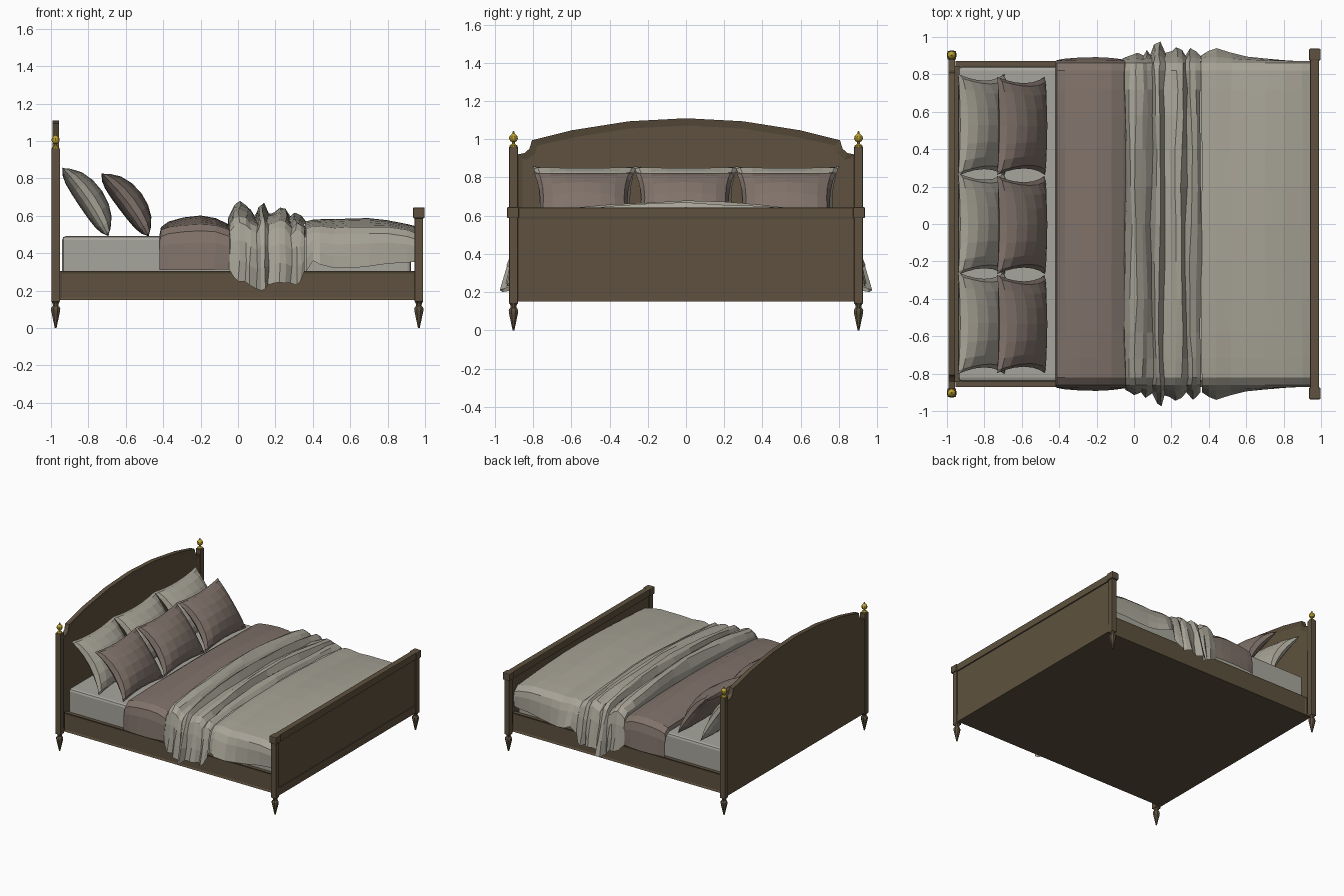
import bpy, bmesh, math, random
from mathutils import Vector

if "Cube" in bpy.data.objects:
    bpy.data.objects.remove(bpy.data.objects["Cube"])

random.seed(4)


def material(name, col):
    m = bpy.data.materials.new(name)
    m.diffuse_color = (*col, 1)
    m.use_nodes = True
    m.node_tree.nodes["Principled BSDF"].inputs["Base Color"].default_value = m.diffuse_color
    return m


WOOD = material("dark wood", (0.112, 0.083, 0.049))
GOLD = material("gold", (0.52, 0.36, 0.03))
LINEN = material("pale linen", (0.385, 0.365, 0.305))
SHEET = material("mattress sheet", (0.39, 0.38, 0.335))
MAUVE = material("mauve brown cloth", (0.215, 0.168, 0.143))


def finish(name, bm, mat):
    me = bpy.data.meshes.new(name)
    bm.to_mesh(me)
    bm.free()
    me.materials.append(mat)
    ob = bpy.data.objects.new(name, me)
    bpy.context.collection.objects.link(ob)
    return ob


def inset_faces(bm, axis, width, depth):
    """Recess every face that looks along the given axis."""
    bm.normal_update()
    fs = [f for f in bm.faces if f.normal.dot(Vector(axis)) > 0.9]
    bmesh.ops.inset_individual(bm, faces=fs, thickness=width, depth=0)
    for f in fs:
        for v in f.verts:
            v.co -= Vector(axis) * depth


def box(name, x, y, z, mat, panel=None, bevel=0.0):
    bm = bmesh.new()
    bmesh.ops.create_cube(bm, size=1)
    for v in bm.verts:
        for i, (a, b) in enumerate((x, y, z)):
            v.co[i] = (a + b) / 2 + v.co[i] * (b - a)
    if panel:
        inset_faces(bm, *panel)
    if bevel:
        bmesh.ops.bevel(bm, geom=bm.edges[:], offset=bevel, segments=2,
                        profile=0.5, affect='EDGES')
    return finish(name, bm, mat)


def lathe(name, x, y, profile, sides, mat):
    bm = bmesh.new()
    rings = []
    for r, z in profile:
        rings.append([bm.verts.new((x + r * math.cos(math.tau * (k + .5) / sides),
                                    y + r * math.sin(math.tau * (k + .5) / sides), z))
                      for k in range(sides)])
    for a, b in zip(rings, rings[1:]):
        for k in range(sides):
            n = (k + 1) % sides
            bm.faces.new((a[k], a[n], b[n], b[k]))
    bm.faces.new(rings[0][::-1])
    bm.faces.new(rings[-1])
    return finish(name, bm, mat)


LEG = [(.005, 0), (.026, .092), (.027, .105), (.022, .114), (.016, .118), (.017, .13), (.024, .142)]
FINIAL = [(.02, .958), (.02, .968), (.008, .975), (.008, .985), (.017, .99), (.023, 1.003),
          (.021, 1.016), (.011, 1.027), (.006, 1.031), (.006, 1.038), (.002, 1.043)]

# posts, legs, finials and side rails on both sides
for side, s in (("left", 1), ("right", -1)):
    def span(a, b):
        return tuple(sorted((s * a, s * b)))
    box("head_post_" + side, (-.998, -.952), span(.88, .926), (.14, .96), WOOD, bevel=.003)
    box("foot_post_" + side, (.945, .989), span(.88, .926), (.14, .59), WOOD, bevel=.003)
    box("foot_post_cap_" + side, (.936, .998), span(.874, .937), (.587, .645), WOOD, bevel=.006)
    lathe("head_leg_" + side, -.975, s * .903, LEG, 8, WOOD)
    lathe("foot_leg_" + side, .967, s * .903, LEG, 8, WOOD)
    lathe("finial_" + side, -.975, s * .903, FINIAL, 10, GOLD)
    box("side_rail_" + side, (-.955, .95), span(.84, .872), (.15, .305), WOOD,
        panel=((0, s, 0), .02, .006))

# base slab under the mattress
box("bed_base", (-.96, .95), (-.845, .845), (.15, .29), WOOD)

# headboard with arched, shouldered outline and a recessed front panel
half = [(.885, .15), (.885, .92), (.845, .928), (.82, .95), (.806, .995),
        (.597, 1.047), (.30, 1.094)]
outline = half + [(0, 1.11)] + [(-y, z) for y, z in reversed(half)]
bm = bmesh.new()
back = [bm.verts.new((-.992, y, z)) for y, z in outline]
front = [bm.verts.new((-.956, y, z)) for y, z in outline]
bm.faces.new(front)
bm.faces.new(back[::-1])
for i in range(len(outline)):
    j = (i + 1) % len(outline)
    bm.faces.new((back[i], back[j], front[j], front[i]))
bmesh.ops.recalc_face_normals(bm, faces=bm.faces[:])
inset_faces(bm, (1, 0, 0), .038, .01)
finish("headboard", bm, WOOD)

# footboard
box("footboard_panel", (.952, .980), (-.885, .885), (.15, .6), WOOD)
box("footboard_top_rail", (.942, .990), (-.885, .885), (.585, .643), WOOD, bevel=.005)
box("footboard_bottom_rail", (.948, .985), (-.885, .885), (.15, .212), WOOD)

# mattress
box("mattress", (-.94, .925), (-.842, .842), (.28, .492), SHEET, bevel=.02)


def cover(name, stations, mat, wave=0.0, jitter=0.0):
    """Cloth draped over the bed: stations are (x, centre z, edge z, hem y, hem z)."""
    bm = bmesh.new()
    rows = []
    for i, (x, zt, ze, yb, zb) in enumerate(stations):
        d = zt - ze
        zs = ze - .035
        prof = [(0, zt), (.2, zt - .06 * d), (.4, zt - .25 * d), (.58, zt - .5 * d),
                (.72, zt - .75 * d), (.82, ze), (.862, zs)]
        for t in (.3, .65, 1):
            prof.append((.872 + (yb - .872) * t, zs + (zb - zs) * t))
        row = []
        for y, z in [(-y, z) for y, z in prof[:0:-1]] + prof:
            dx = wave * math.sin(5 * y + .9 * i) + random.uniform(-jitter, jitter)
            top = abs(y) < .84
            row.append(bm.verts.new((x + dx, y,
                                     z + (random.uniform(-jitter, jitter) if top else 0))))
        rows.append(row)
    for a, b in zip(rows, rows[1:]):
        for j in range(len(a) - 1):
            bm.faces.new((a[j], b[j], b[j + 1], a[j + 1]))
    return finish(name, bm, mat)


# folded blanket band
cover("blanket_band", [
    (-.42, .497, .497, .872, .31), (-.412, .54, .525, .876, .31), (-.37, .57, .54, .884, .31),
    (-.29, .592, .55, .89, .31), (-.2, .602, .555, .892, .31), (-.12, .588, .55, .888, .312),
    (-.06, .56, .53, .88, .312), (0, .52, .505, .875, .315)], MAUVE)

# duvet, bunched into folds at its upper end
bunched = [
    (-.052, .53, .50, .885, .315), (-.045, .60, .55, .89, .30), (-.02, .663, .58, .90, .27),
    (.01, .675, .60, .915, .25), (.045, .655, .585, .90, .25), (.065, .635, .56, .93, .23),
    (.095, .595, .54, .905, .21), (.115, .65, .58, .96, .20), (.14, .665, .59, .975, .21),
    (.165, .61, .55, .915, .23), (.195, .622, .56, .925, .24), (.225, .642, .575, .945, .245),
    (.255, .64, .57, .93, .24), (.28, .59, .53, .90, .24), (.305, .615, .56, .94, .23),
    (.335, .60, .55, .925, .25), (.36, .57, .53, .90, .30)]
smooth_end = [
    (.36, .57, .53, .90, .30), (.40, .58, .545, .925, .36), (.44, .582, .545, .94, .34),
    (.52, .582, .535, .915, .32), (.6, .586, .54, .895, .32), (.7, .588, .54, .885, .33),
    (.8, .577, .54, .876, .345), (.9, .557, .525, .87, .35), (.947, .545, .51, .866, .355)]
cover("duvet_folds", bunched, LINEN, wave=.006, jitter=.005)
cover("duvet", smooth_end, LINEN, wave=.003)


def pillow(name, cx, cy, cz, hw, hh, lean, mat, n=8):
    """Leaning cushion with pulled-out corners, fuller at the front."""
    bm = bmesh.new()
    up = Vector((-math.sin(lean), 0, math.cos(lean)))
    out = Vector((math.cos(lean), 0, math.sin(lean)))
    for sgn, thick in ((1, .088), (-1, .058)):
        grid = []
        for i in range(n + 1):
            row = []
            for j in range(n + 1):
                u = math.sin(math.pi / 2 * (2 * i / n - 1))
                v = math.sin(math.pi / 2 * (2 * j / n - 1))
                t = ((1 - u * u) * (1 - v * v)) ** .45
                a = u * hw * (1 - .13 * (1 - v * v))
                b = v * hh * (1 - .10 * (1 - u * u))
                p = Vector((cx, cy + a, cz)) + up * b + out * (sgn * thick * t - .02 * v * v)
                row.append(bm.verts.new(p))
            grid.append(row)
        for i in range(n):
            for j in range(n):
                q = (grid[i][j], grid[i + 1][j], grid[i + 1][j + 1], grid[i][j + 1])
                bm.faces.new(q if sgn > 0 else q[::-1])
    bmesh.ops.remove_doubles(bm, verts=bm.verts[:], dist=.0005)
    bmesh.ops.recalc_face_normals(bm, faces=bm.faces[:])
    return finish(name, bm, mat)


# two rows of three pillows
for k, y in enumerate((-.53, 0, .53)):
    pillow(f"back_pillow_{k + 1}", -.80, y, .685, .272, .222, math.radians(34), LINEN)
    pillow(f"front_pillow_{k + 1}", -.588, y - .005, .67, .262, .212, math.radians(37), MAUVE)
